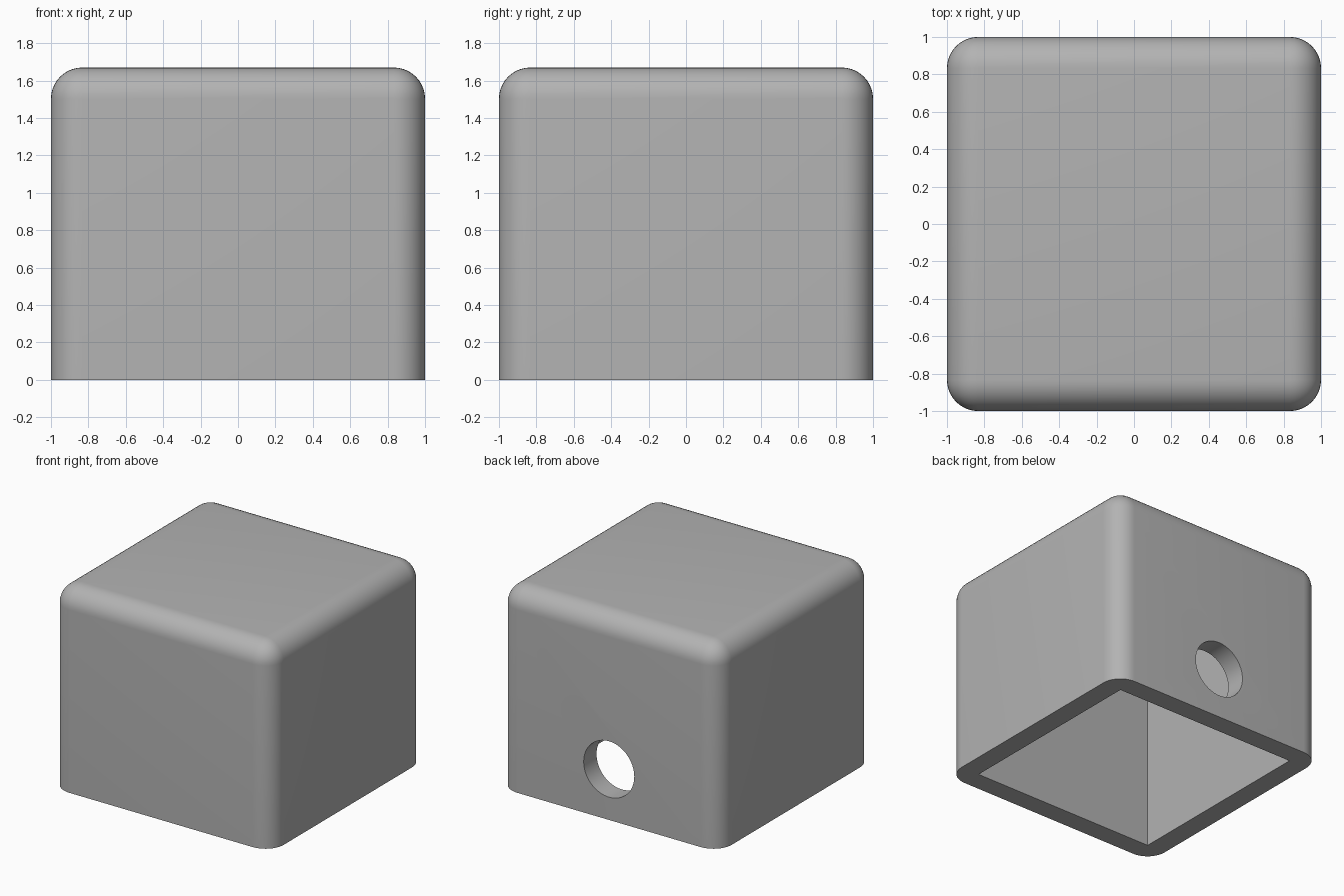
import bpy
import bmesh
import math
from mathutils import Matrix

WIDTH, HEIGHT, ROUND, WALL = 2.0, 1.67, 0.167, 0.167
CEILING = 1.5
HOLE_R, HOLE_Z = 0.23, 0.417

old = bpy.data.objects.get("Cube")
if old:
    bpy.data.objects.remove(old, do_unlink=True)

# Plain grey material
grey = bpy.data.materials.new("plain_grey")
grey.use_nodes = True
colour = (0.45, 0.45, 0.45, 1.0)
grey.diffuse_color = colour
grey.node_tree.nodes["Principled BSDF"].inputs["Base Color"].default_value = colour


def add_object(name, bm):
    mesh = bpy.data.meshes.new(name)
    bm.to_mesh(mesh)
    bm.free()
    mesh.materials.append(grey)
    obj = bpy.data.objects.new(name, mesh)
    bpy.context.collection.objects.link(obj)
    return obj


def box(size, z_min, z_max):
    bm = bmesh.new()
    bmesh.ops.create_cube(bm, size=1)
    bmesh.ops.scale(bm, vec=(size, size, z_max - z_min), verts=bm.verts)
    bmesh.ops.translate(bm, vec=(0, 0, (z_min + z_max) / 2), verts=bm.verts)
    return bm


def cut(target, cutter):
    mod = target.modifiers.new(cutter.name, "BOOLEAN")
    mod.operation = "DIFFERENCE"
    mod.solver = "EXACT"
    mod.object = cutter
    bpy.context.view_layer.objects.active = target
    bpy.ops.object.modifier_apply(modifier=mod.name)
    bpy.data.objects.remove(cutter, do_unlink=True)


# Outer shell: all edges rounded except those around the open bottom
bm = box(WIDTH, 0, HEIGHT)
edges = [e for e in bm.edges if any(v.co.z > 0.01 for v in e.verts)]
bmesh.ops.bevel(bm, geom=edges, offset=ROUND, segments=10, profile=0.5,
                affect="EDGES", clamp_overlap=True)
shell = add_object("hollow_cover", bm)

# Square-cornered cavity, open at the bottom
cut(shell, add_object("cavity_cutter", box(WIDTH - 2 * WALL, -0.2, CEILING)))

# Round hole through the back wall
bm = bmesh.new()
bmesh.ops.create_cone(bm, cap_ends=True, segments=64, radius1=HOLE_R,
                      radius2=HOLE_R, depth=0.6)
bmesh.ops.transform(bm, verts=bm.verts, matrix=Matrix.Translation(
    (0, WIDTH / 2 - WALL / 2, HOLE_Z)) @ Matrix.Rotation(math.pi / 2, 4, "X"))
cut(shell, add_object("hole_cutter", bm))

# Smooth curves, crisp corners
bpy.ops.object.select_all(action="DESELECT")
shell.select_set(True)
bpy.context.view_layer.objects.active = shell
bpy.ops.object.shade_smooth_by_angle(angle=math.radians(35))
